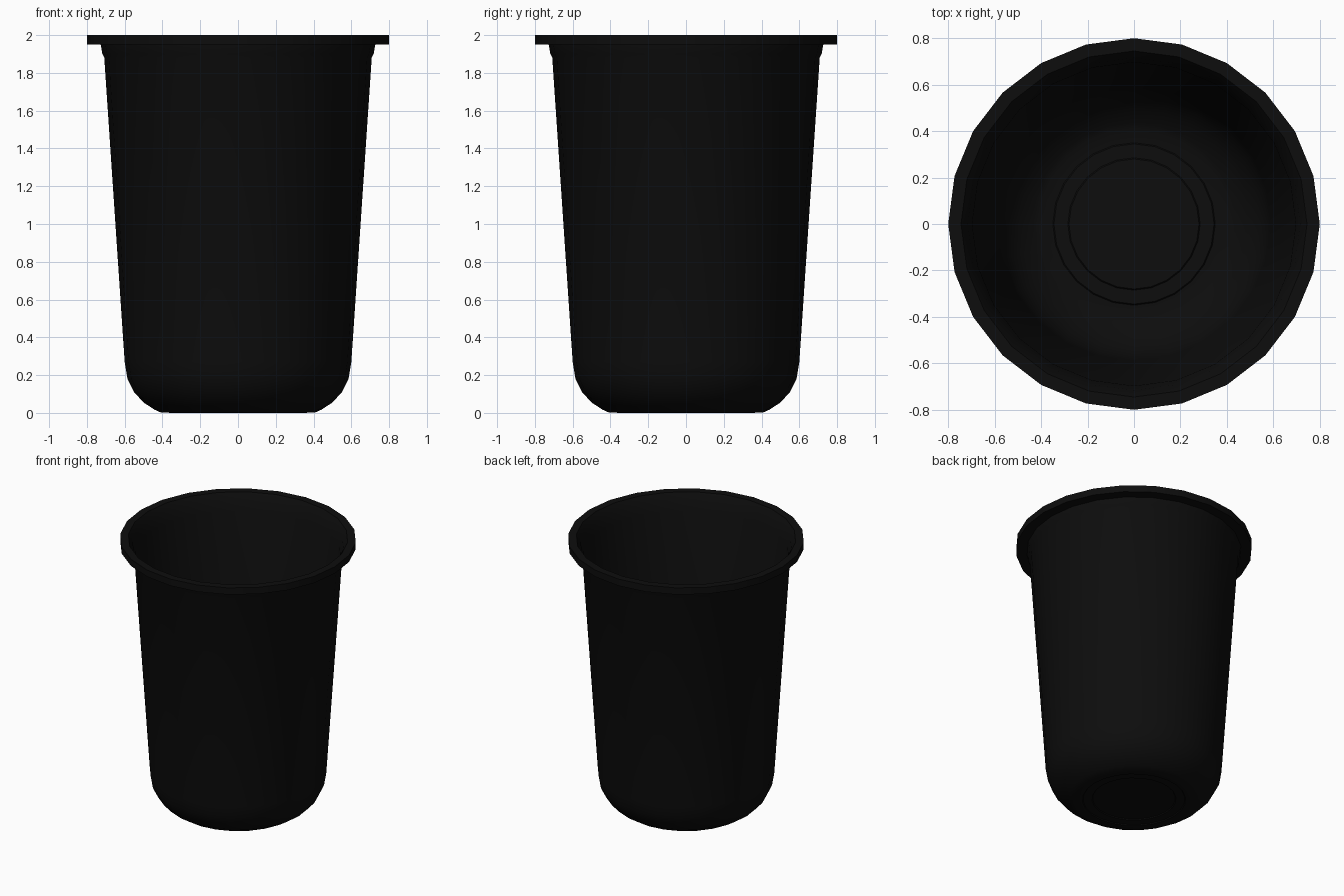
import bpy, bmesh, math

if "Cube" in bpy.data.objects:
    bpy.data.objects.remove(bpy.data.objects["Cube"])

SEGMENTS = 24

# Single flat colour
black = bpy.data.materials.new("black_plastic")
black.diffuse_color = (0.004, 0.004, 0.004, 1)
black.use_nodes = True
black.node_tree.nodes["Principled BSDF"].inputs["Base Color"].default_value = black.diffuse_color


def lathe(name, profile, segments):
    """Revolve (radius, z) points around z; end points on the axis become poles."""
    bm = bmesh.new()
    rings = []
    for r, z in profile:
        if r == 0:
            rings.append([bm.verts.new((0, 0, z))] * segments)
        else:
            rings.append([bm.verts.new((r * math.cos(2 * math.pi * i / segments),
                                        r * math.sin(2 * math.pi * i / segments), z))
                          for i in range(segments)])
    for a, b in zip(rings, rings[1:]):
        for i in range(segments):
            j = (i + 1) % segments
            bm.faces.new(list(dict.fromkeys((a[i], a[j], b[j], b[i]))))
    bmesh.ops.recalc_face_normals(bm, faces=bm.faces)
    mesh = bpy.data.meshes.new(name)
    bm.to_mesh(mesh)
    bm.free()
    mesh.materials.append(black)
    ob = bpy.data.objects.new(name, mesh)
    bpy.context.collection.objects.link(ob)
    bpy.context.view_layer.objects.active = ob
    ob.select_set(True)
    bpy.ops.object.shade_smooth_by_angle(angle=math.radians(30))
    return ob


# Underside with shallow stepped foot
base = [(0, 0.012), (0.28, 0.012), (0.285, 0.006), (0.345, 0.006), (0.35, 0), (0.41, 0.003)]
# Rounded lower corner
corner = [(0.44, 0.016), (0.50, 0.055), (0.55, 0.11), (0.585, 0.18), (0.60, 0.27)]
# Tapered wall, shoulder step and flat rim
wall = [(0.708, 1.88), (0.718, 1.90), (0.727, 1.95), (0.80, 1.95), (0.80, 2.0), (0.745, 2.0)]
# Thin-walled inside, back down to the floor
inside = [(0.716, 1.95), (0.707, 1.905), (0.697, 1.88), (0.589, 0.27), (0.574, 0.186),
          (0.541, 0.119), (0.494, 0.066), (0.436, 0.027), (0.41, 0.015), (0.35, 0.012),
          (0.345, 0.018), (0.285, 0.018), (0.28, 0.024), (0, 0.024)]

lathe("plastic_pot", base + corner + wall + inside, SEGMENTS)
